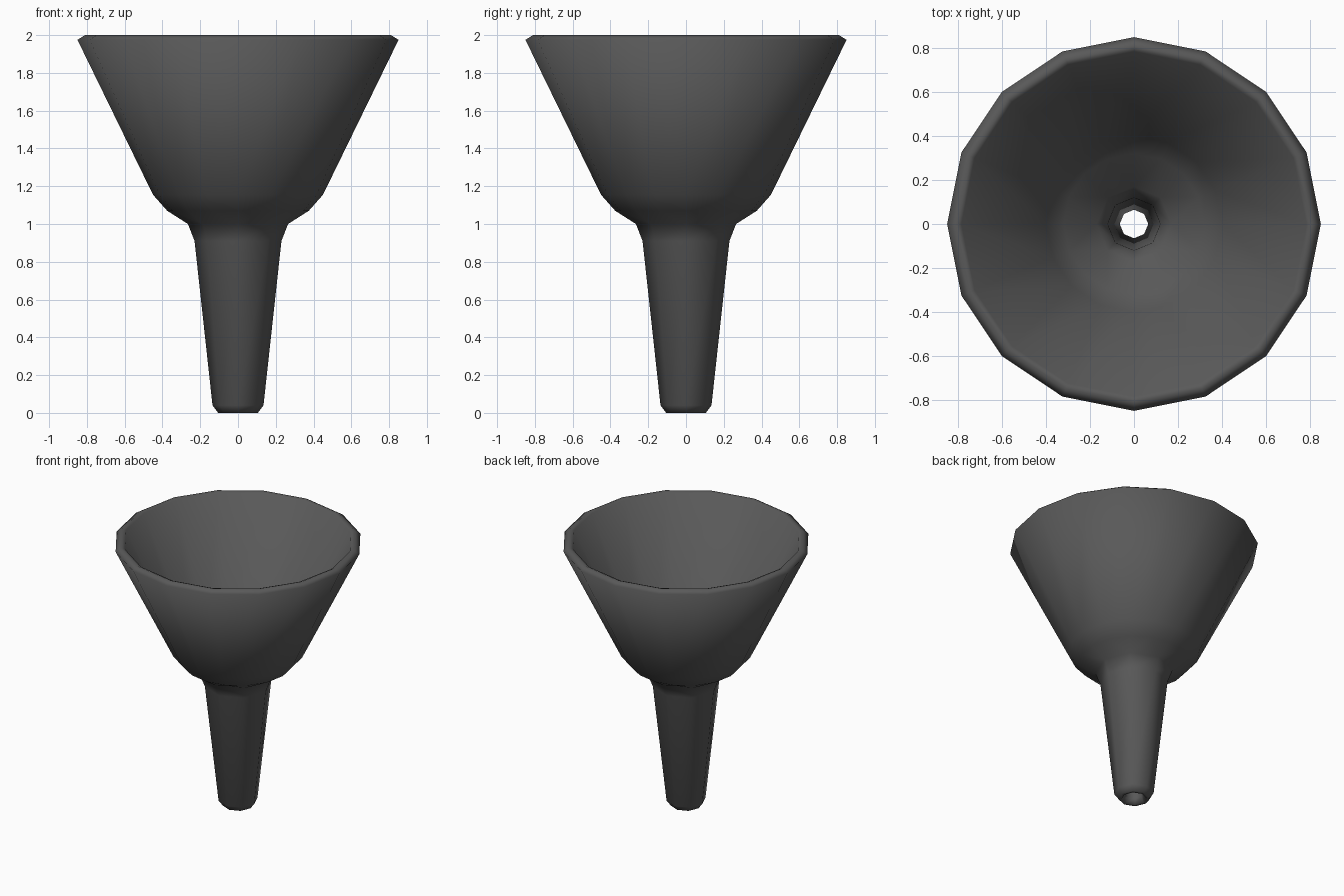
import bpy, bmesh, math

if "Cube" in bpy.data.objects:
    bpy.data.objects.remove(bpy.data.objects["Cube"])

# closed profile (radius, height, sides): up the outside, over the rim, down the inside
PROFILE = [
    (0.105, 0.00, 8), (0.135, 0.04, 8), (0.23, 0.91, 8), (0.265, 1.00, 8),
    (0.375, 1.07, 16), (0.45, 1.155, 16), (0.85, 1.975, 16), (0.81, 2.00, 16),
    (0.785, 1.99, 16), (0.40, 1.185, 16), (0.32, 1.10, 16),
    (0.17, 1.00, 8), (0.12, 0.90, 8), (0.065, 0.04, 8), (0.085, 0.00, 8),
]

bm = bmesh.new()


def ring(r, z, n):
    return [bm.verts.new((r * math.cos(2 * math.pi * i / n),
                          r * math.sin(2 * math.pi * i / n), z)) for i in range(n)]


def bridge(a, b):
    """Join two rings of equal count, or an 8-ring to a 16-ring with triangles."""
    if len(a) > len(b):
        a, b = b, a
    n, m = len(a), len(b)
    for i in range(n):
        j = (i + 1) % n
        if n == m:
            bm.faces.new((a[i], a[j], b[j], b[i]))
        else:
            bm.faces.new((a[i], b[2 * i + 1], b[2 * i]))
            bm.faces.new((a[i], a[j], b[2 * i + 1]))
            bm.faces.new((a[j], b[(2 * i + 2) % m], b[2 * i + 1]))


# funnel: bowl, neck and hollow spout in one shell
rings = [ring(*p) for p in PROFILE]
for k in range(len(rings)):
    bridge(rings[k], rings[(k + 1) % len(rings)])
bmesh.ops.recalc_face_normals(bm, faces=bm.faces)
for f in bm.faces:
    f.smooth = True

mesh = bpy.data.meshes.new("funnel")
bm.to_mesh(mesh)
bm.free()
mat = bpy.data.materials.new("dark grey")
mat.diffuse_color = (0.1, 0.1, 0.1, 1)
mat.use_nodes = True
mat.node_tree.nodes["Principled BSDF"].inputs["Base Color"].default_value = mat.diffuse_color
mesh.materials.append(mat)
funnel = bpy.data.objects.new("funnel", mesh)
bpy.context.collection.objects.link(funnel)
